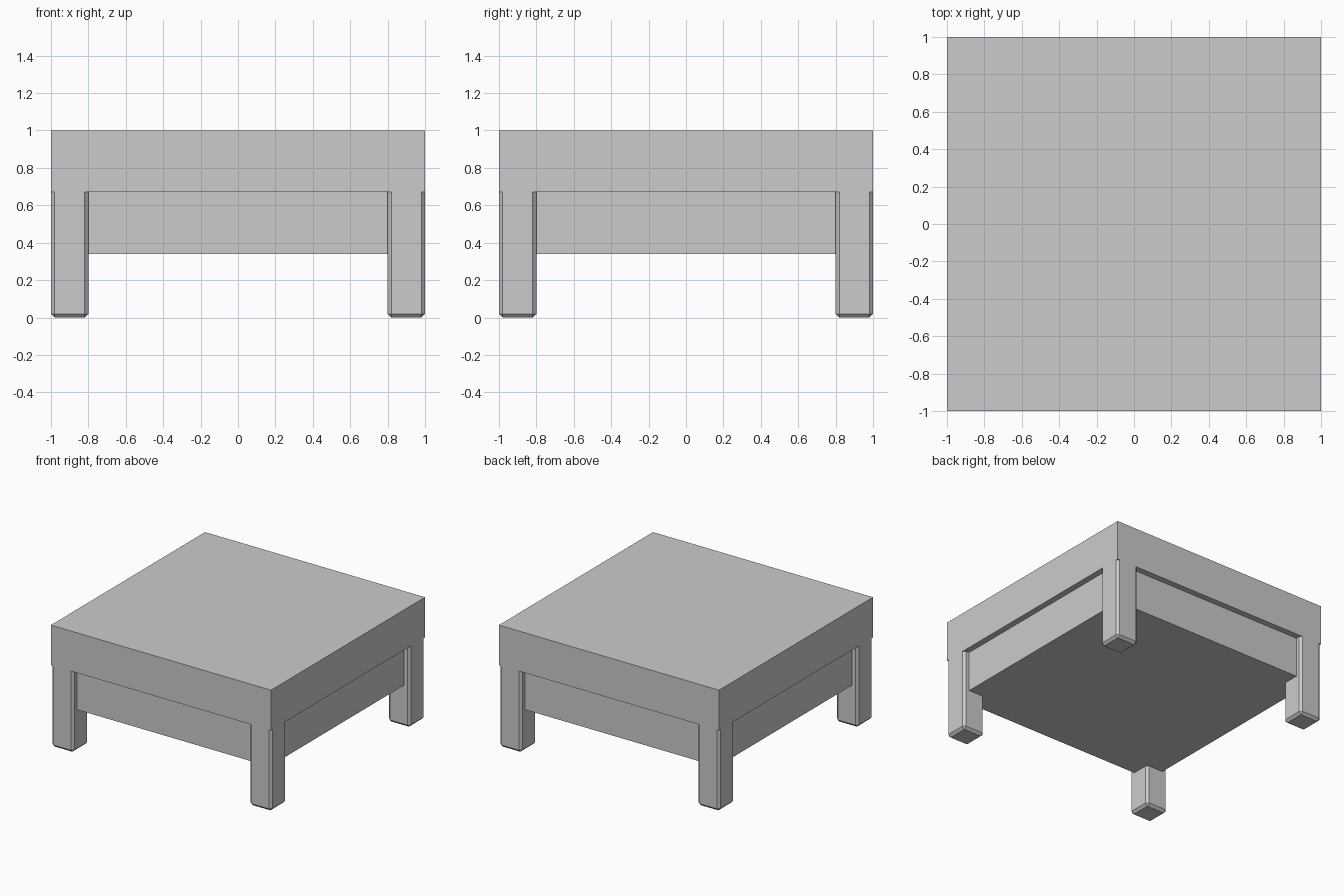
import bpy, bmesh
from mathutils import Matrix, Vector

if "Cube" in bpy.data.objects:
    bpy.data.objects.remove(bpy.data.objects["Cube"])


def box(name, lo, hi, chamfer=0.0):
    """Axis-aligned box; chamfer cuts every edge except those of the top face."""
    lo, hi = Vector(lo), Vector(hi)
    bm = bmesh.new()
    size = hi - lo
    bmesh.ops.create_cube(
        bm, size=1,
        matrix=Matrix.Translation((lo + hi) / 2) @ Matrix.Diagonal((*size, 1)))
    if chamfer:
        edges = [e for e in bm.edges
                 if min(v.co.z for v in e.verts) < hi.z - 1e-4]
        bmesh.ops.bevel(bm, geom=edges, offset=chamfer, segments=1,
                        affect='EDGES', profile=0.5)
    mesh = bpy.data.meshes.new(name)
    bm.to_mesh(mesh)
    bm.free()
    obj = bpy.data.objects.new(name, mesh)
    bpy.context.collection.objects.link(obj)
    return obj


MID, LOW, INSET, LEG, CHAMFER = 0.67, 0.34, 0.95, 0.2, 0.02

# Thick top slab
box("table_top", (-1, -1, MID), (1, 1, 1))

# Slightly recessed body under the slab
box("lower_body", (-INSET, -INSET, LOW), (INSET, INSET, MID))

# Four chamfered corner legs, flush with the slab sides
for sx, side in ((-1, "left"), (1, "right")):
    for sy, end in ((-1, "front"), (1, "back")):
        cx, cy = sx * (1 - LEG / 2), sy * (1 - LEG / 2)
        box(f"{end}_{side}_leg",
            (cx - LEG / 2, cy - LEG / 2, 0),
            (cx + LEG / 2, cy + LEG / 2, MID), CHAMFER)
